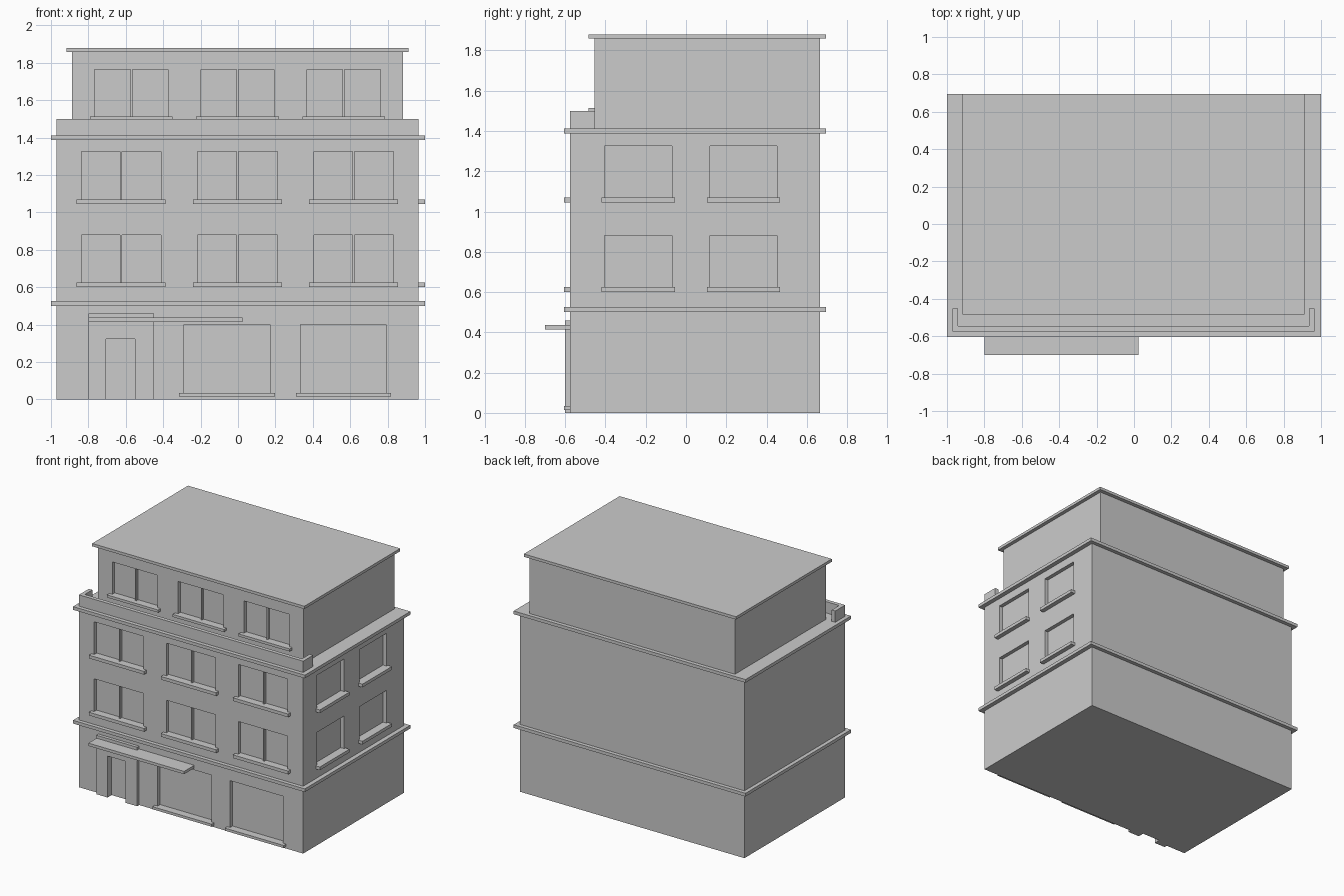
import bpy
import bmesh

cube = bpy.data.objects.get("Cube")
if cube:
    bpy.data.objects.remove(cube, do_unlink=True)

GREY = (0.6, 0.6, 0.6, 1)
mat = bpy.data.materials.new("light grey render")
mat.use_nodes = True
mat.diffuse_color = GREY
shader = next(n for n in mat.node_tree.nodes if n.type == 'BSDF_PRINCIPLED')
shader.inputs["Base Color"].default_value = GREY


def boxes(name, spans):
    """One object from boxes, each given as (x0, x1, y0, y1, z0, z1)."""
    bm = bmesh.new()
    for x0, x1, y0, y1, z0, z1 in spans:
        for v in bmesh.ops.create_cube(bm, size=1)["verts"]:
            v.co.x = x1 if v.co.x > 0 else x0
            v.co.y = y1 if v.co.y > 0 else y0
            v.co.z = z1 if v.co.z > 0 else z0
    mesh = bpy.data.meshes.new(name)
    bm.to_mesh(mesh)
    bm.free()
    mesh.materials.append(mat)
    ob = bpy.data.objects.new(name, mesh)
    bpy.context.collection.objects.link(ob)
    return ob


def carve(ob, spans):
    """Cut box-shaped recesses and bake the result."""
    cutter = boxes(ob.name + "_cutter", spans)
    cutter.hide_render = True
    mod = ob.modifiers.new("recesses", 'BOOLEAN')
    mod.operation = 'DIFFERENCE'
    mod.solver = 'EXACT'
    mod.object = cutter
    deps = bpy.context.evaluated_depsgraph_get()
    mesh = bpy.data.meshes.new_from_object(ob.evaluated_get(deps))
    ob.modifiers.clear()
    ob.data = mesh
    bpy.data.objects.remove(cutter, do_unlink=True)


LEFT, RIGHT, FRONT, BACK = -0.97, 0.965, -0.575, 0.665
TOP_FRONT = -0.455
DEEP, LIP, OUT = 0.03, 0.03, 0.1
SILL = 0.025

lower_cuts, top_cuts, sills, mullions = [], [], [], []


def front_window(cuts, y, x0, x1, z0, z1, split=True, sill_h=SILL):
    cuts.append((x0, x1, y - OUT, y + DEEP, z0, z1))
    sills.append((x0 - 0.025, x1 + 0.025, y - LIP, y + DEEP, z0 - sill_h + 0.005, z0 + 0.005))
    if split:
        mid = (x0 + x1) / 2
        mullions.append((mid - 0.005, mid + 0.005, y + 0.008, y + DEEP + 0.005, z0, z1))


# Middle floors: front pairs and plain windows on the left side wall
for z in (0.62, 1.065):
    for mid in (-0.625, -0.003, 0.618):
        front_window(lower_cuts, FRONT, mid - 0.213, mid + 0.213, z, z + 0.26)
    for y0, y1 in ((-0.405, -0.07), (0.12, 0.452)):
        lower_cuts.append((RIGHT - DEEP, RIGHT + OUT, y0, y1, z, z + 0.26))
        sills.append((RIGHT - DEEP, 1.0, y0 - 0.015, y1 + 0.015, z - 0.02, z + 0.005))

# Shop windows
for x0, x1 in ((-0.29, 0.172), (0.335, 0.792)):
    front_window(lower_cuts, FRONT, x0, x1, 0.03, 0.4, split=False, sill_h=0.02)

# Set-back top floor
for mid in (-0.57, -0.003, 0.565):
    front_window(top_cuts, TOP_FRONT, mid - 0.196, mid + 0.196, 1.508, 1.765, sill_h=0.02)

# Doorway, cut through the surround into the wall
door = (-0.705, -0.55, FRONT - OUT, FRONT + 0.025, -0.1, 0.323)
lower_cuts.append(door)

body = boxes("lower_walls", [(LEFT, RIGHT, FRONT, BACK, 0, 1.4)])
carve(body, lower_cuts)
upper = boxes("top_floor_walls", [(-0.888, 0.883, TOP_FRONT, BACK, 1.4, 1.87)])
carve(upper, top_cuts)
surround = boxes("door_surround", [(-0.8, -0.45, FRONT - 0.025, FRONT, 0, 0.46)])
carve(surround, [door])

boxes("window_sills", sills)
boxes("window_mullions", mullions)
boxes("door_canopy", [(-0.8, 0.025, -0.7, FRONT, 0.415, 0.437)])

# Cornice slabs and roof
for name, z0, z1 in (("lower_cornice", 0.5, 0.525), ("upper_cornice", 1.387, 1.412)):
    boxes(name, [(-1, 1, FRONT - LIP, BACK + LIP, z0, z1)])
boxes("roof_slab", [(-0.918, 0.912, TOP_FRONT - LIP, BACK + LIP, 1.858, 1.88)])

# Terrace parapet with short side returns
boxes("terrace_parapet", [
    (LEFT, RIGHT, FRONT, FRONT + LIP, 1.41, 1.5),
    (LEFT, LEFT + LIP, FRONT + LIP, -0.453, 1.41, 1.5),
    (RIGHT - LIP, RIGHT, FRONT + LIP, -0.453, 1.41, 1.5),
])
